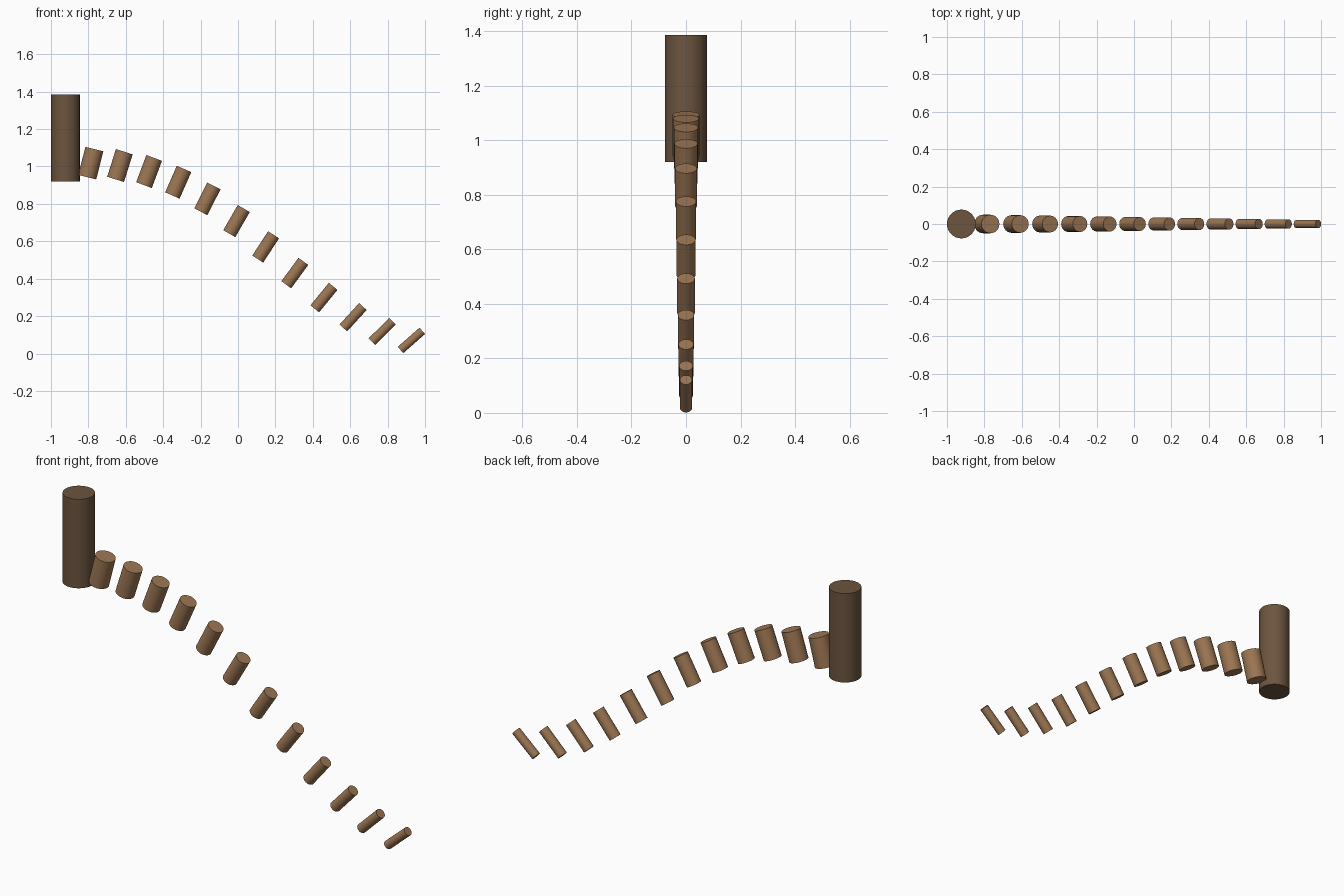
import bpy, math

if "Cube" in bpy.data.objects:
    bpy.data.objects.remove(bpy.data.objects["Cube"])


def material(name, rgb):
    m = bpy.data.materials.new(name)
    m.diffuse_color = (*rgb, 1)
    m.use_nodes = True
    m.node_tree.nodes["Principled BSDF"].inputs["Base Color"].default_value = m.diffuse_color
    return m


step_wood = material("step wood", (0.33, 0.18, 0.085))
trunk_wood = material("trunk wood", (0.15, 0.09, 0.05))


def log(name, radius, length, loc, tilt, mat):
    bpy.ops.mesh.primitive_cylinder_add(vertices=32, radius=radius, depth=length,
                                        location=loc, rotation=(0, tilt, 0))
    ob = bpy.context.object
    ob.name = name
    ob.data.materials.append(mat)
    bpy.ops.object.shade_smooth_by_angle(angle=math.radians(40))
    return ob


# Upright post at the high end
log("post", 0.077, 0.466, (-0.923, 0, 1.153), 0, trunk_wood)

# Chain of short logs: thinner and more tilted as the curve descends
heights = [1.018, 1.005, 0.973, 0.916, 0.827, 0.708,
           0.570, 0.430, 0.299, 0.194, 0.118, 0.070]
for i, z in enumerate(heights):
    t = i / (len(heights) - 1)
    x = -0.787 + 1.714 * t
    log(f"log_{i + 1}", 0.0495 - 0.027 * t, 0.155, (x, 0, z), 0.25 + 0.6 * t, step_wood)
